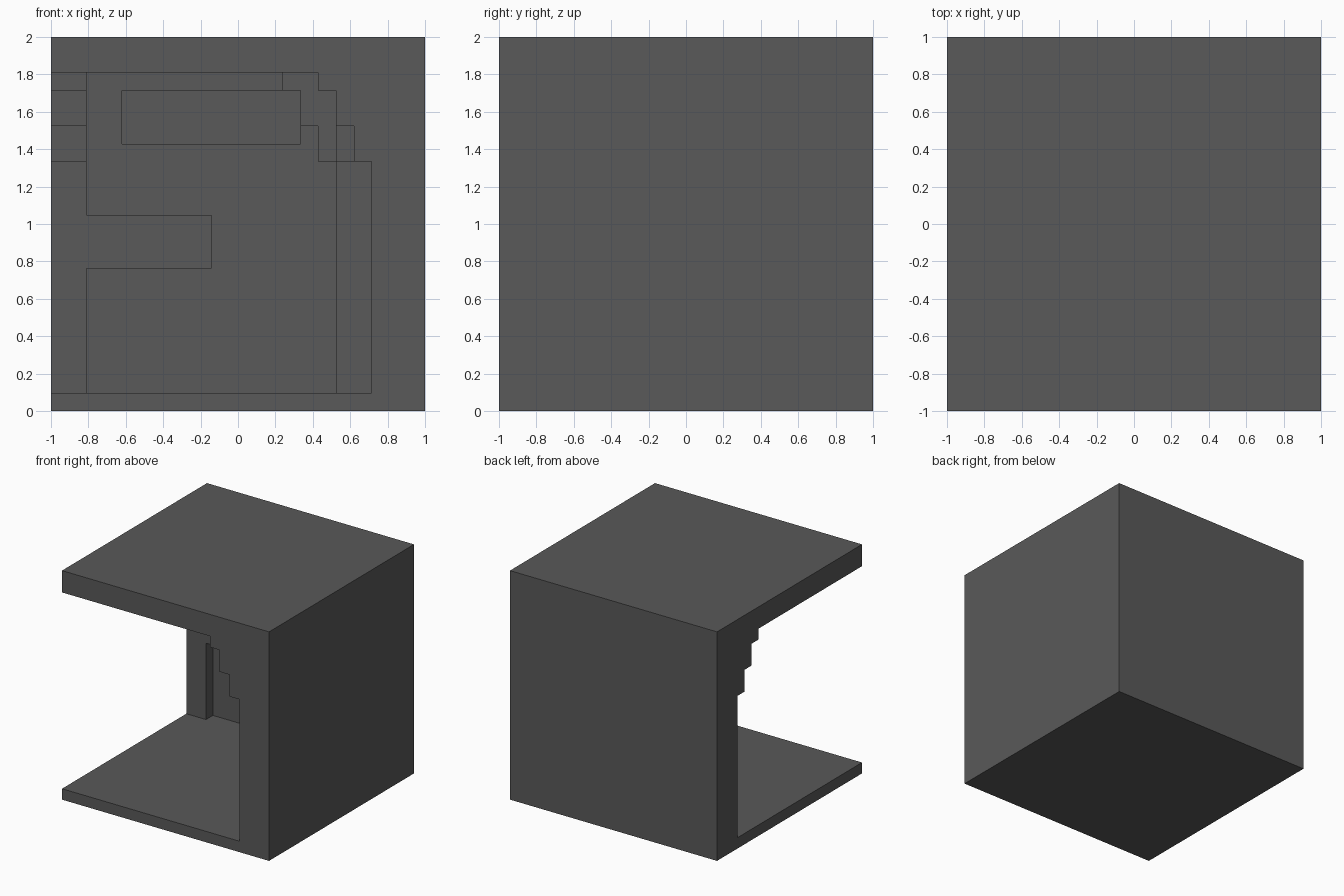
import bpy, bmesh

cube = bpy.data.objects.get("Cube")
if cube:
    bpy.data.objects.remove(cube, do_unlink=True)

U = 2 / 21  # everything sits on a 21-step grid

mat = bpy.data.materials.new("dark grey")
mat.use_nodes = True
COLOUR = (0.1, 0.1, 0.1, 1)
mat.diffuse_color = COLOUR
mat.node_tree.nodes["Principled BSDF"].inputs["Base Color"].default_value = COLOUR


def prism(name, poly, d0, d1, axis):
    """Extrude a (u, z) outline from d0 to d1 along x or y, in grid steps."""
    bm = bmesh.new()

    def place(u, d, z):
        x, y = (u, d) if axis == "y" else (d, u)
        return bm.verts.new((x * U - 1, y * U - 1, z * U))

    a = [place(u, d0, z) for u, z in poly]
    b = [place(u, d1, z) for u, z in poly]
    bm.faces.new(a)
    bm.faces.new(b[::-1])
    n = len(poly)
    for i in range(n):
        j = (i + 1) % n
        bm.faces.new((a[j], a[i], b[i], b[j]))
    bmesh.ops.recalc_face_normals(bm, faces=bm.faces)
    mesh = bpy.data.meshes.new(name)
    bm.to_mesh(mesh)
    bm.free()
    mesh.materials.append(mat)
    obj = bpy.data.objects.new(name, mesh)
    bpy.context.collection.objects.link(obj)
    return obj


def rect(u0, u1, z0, z1):
    return [(u0, z0), (u1, z0), (u1, z1), (u0, z1)]


# Floor and ceiling slabs
prism("floor", rect(0, 21, 0, 1), 0, 21, "y")
prism("ceiling", rect(0, 21, 19, 21), 0, 21, "y")

# Raised borders around the sunken panel on each wall
OUTER_BORDER = [(0, 1), (2, 1), (2, 8), (9, 8), (9, 11), (2, 11), (2, 19), (0, 19)]
CORNER_BORDER = [(16, 1), (19, 1), (19, 19), (13, 19), (13, 18), (14, 18),
                 (14, 16), (15, 16), (15, 14), (16, 14)]
# Stepped bracket under the ceiling
BRACKET = [(18, 14), (17, 14), (17, 16), (16, 16), (16, 18), (15, 18), (15, 19), (18, 19)]

# Two matching walls, mirrored across the diagonal
for wall, axis, cross in (("back", "y", "x"), ("right", "x", "y")):
    def layer(name, poly, d0):
        # the back wall fills the corner, the right wall stops against it
        limit = d0 + 1 if axis == "y" else d0
        prism(f"{wall}_{name}", [(min(u, limit), z) for u, z in poly], d0, d0 + 1, axis)

    layer("wall", rect(0, 21, 1, 19), 20)
    # frame around the deep window recess
    layer("frame_lower", rect(0, 21, 1, 15), 19)
    layer("frame_upper", rect(0, 21, 18, 19), 19)
    layer("frame_outer_side", rect(0, 4, 15, 18), 19)
    layer("frame_corner_side", rect(14, 21, 15, 18), 19)
    layer("outer_border", OUTER_BORDER, 18)
    layer("corner_border", CORNER_BORDER, 18)
    # stepped bracket at the open end
    prism(f"{wall}_bracket", BRACKET, 0, 2, cross)

# Stepped bracket where the walls meet
prism("corner_bracket", [(18, 14), (17, 14), (17, 16), (16, 16), (16, 19), (18, 19)],
      16, 18, "x")
prism("corner_bracket_return", rect(17, 18, 14, 16), 16, 17, "y")
